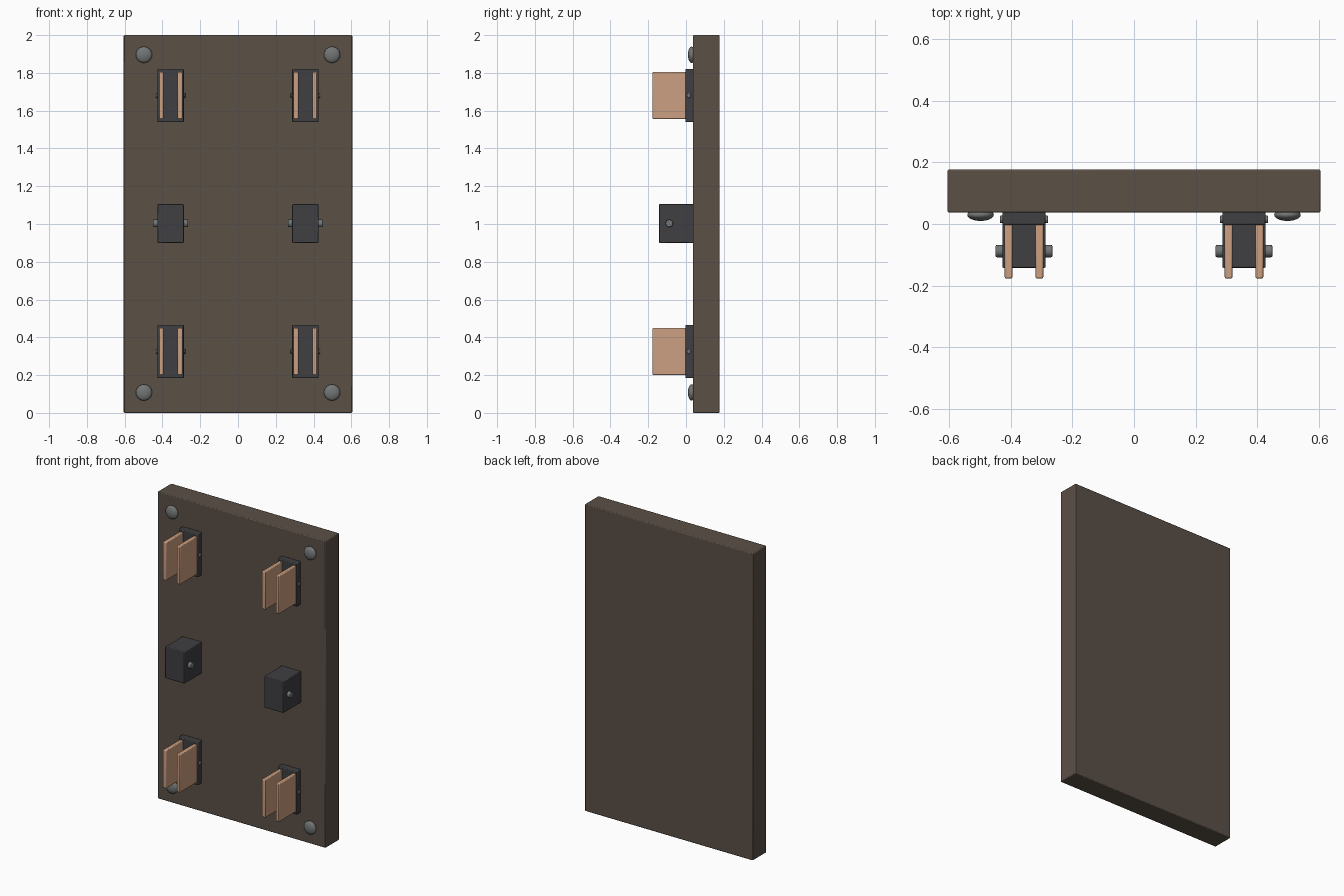
import bpy, math

if "Cube" in bpy.data.objects:
    bpy.data.objects.remove(bpy.data.objects["Cube"])


def material(name, color):
    m = bpy.data.materials.new(name)
    m.diffuse_color = (*color, 1)
    m.use_nodes = True
    m.node_tree.nodes["Principled BSDF"].inputs["Base Color"].default_value = m.diffuse_color
    return m


BOARD = material("brown_board", (0.105, 0.08, 0.062))
DARK = material("dark_plastic", (0.05, 0.05, 0.055))
COPPER = material("copper", (0.60, 0.35, 0.22))
STEEL = material("steel", (0.17, 0.18, 0.18))


def finish(name, mat, bevel=0, segments=2):
    ob = bpy.context.object
    ob.name = name
    ob.data.materials.append(mat)
    if bevel:
        b = ob.modifiers.new("bevel", 'BEVEL')
        b.width, b.segments, b.limit_method = bevel, segments, 'ANGLE'
    bpy.ops.object.shade_smooth_by_angle(angle=math.radians(35))
    return ob


def box(name, lo, hi, mat, bevel):
    bpy.ops.mesh.primitive_cube_add(size=1, location=[(a + b) / 2 for a, b in zip(lo, hi)])
    bpy.context.object.scale = [b - a for a, b in zip(lo, hi)]
    bpy.ops.object.transform_apply(location=False, rotation=False, scale=True)
    return finish(name, mat, bevel)


def cross_pin(name, x, y, z, radius, length, bevel):
    # cylinder running along x
    bpy.ops.mesh.primitive_cylinder_add(vertices=24, radius=radius, depth=length,
                                        location=(x, y, z), rotation=(0, math.pi / 2, 0))
    return finish(name, STEEL, bevel)


# backing board
box("backing_board", (-0.605, 0.037, 0), (0.605, 0.177, 2), BOARD, 0.005)

for side, sx in (("left", -1), ("right", 1)):
    cx = 0.357 * sx

    # fuse clips: base, pin and two copper blades
    for level, cz in (("lower", 0.325), ("upper", 1.68)):
        tag = f"{side}_{level}"
        box(f"clip_base_{tag}", (cx - 0.07, -0.003, cz - 0.141),
            (cx + 0.07, 0.04, cz + 0.141), DARK, 0.005)
        cross_pin(f"clip_pin_{tag}", cx, 0.015, cz, 0.012, 0.156, 0.003)
        for i, dx in enumerate((-0.05, 0.05)):
            box(f"clip_blade_{tag}_{i + 1}", (cx + dx - 0.0125, -0.177, cz - 0.124),
                (cx + dx + 0.0125, 0.003, cz + 0.124), COPPER, 0.005)

    # middle pivot block and its pin
    box(f"pivot_block_{side}", (cx - 0.07, -0.142, 0.9),
        (cx + 0.07, 0.04, 1.105), DARK, 0.004)
    cross_pin(f"pivot_pin_{side}", cx, -0.088, 1.003, 0.02, 0.184, 0.004)

    # domed corner bolts
    for level, z in (("lower", 0.108), ("upper", 1.896)):
        bpy.ops.mesh.primitive_uv_sphere_add(segments=32, ring_count=16, radius=1,
                                             location=(0.498 * sx, 0.03, z),
                                             rotation=(math.pi / 2, 0, 0))
        bpy.context.object.scale = (0.043, 0.043, 0.02)
        finish(f"corner_bolt_{side}_{level}", STEEL)
